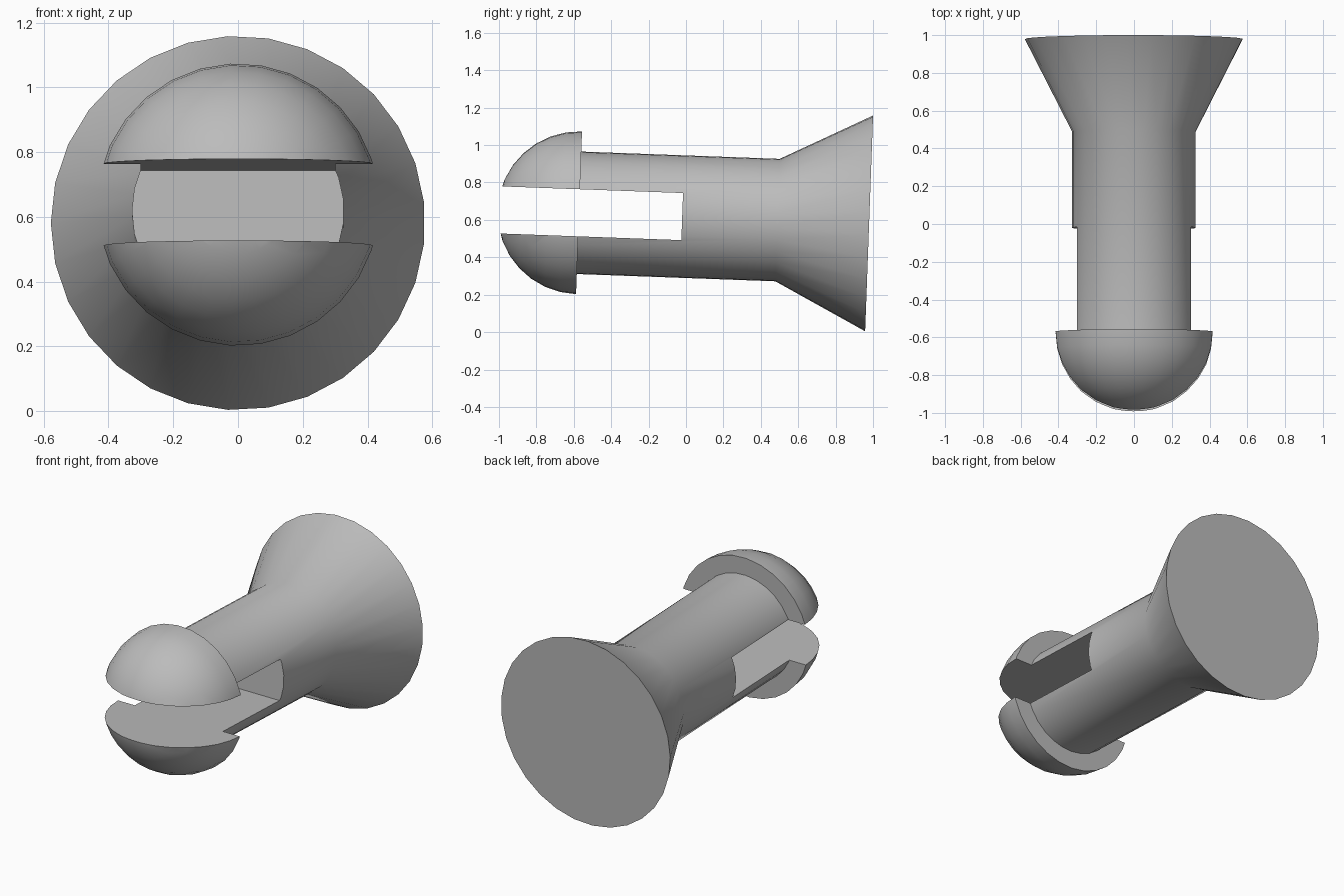
import bpy, bmesh
from math import pi, sin, cos, radians
from mathutils import Matrix

cube = bpy.data.objects.get("Cube")
if cube:
    bpy.data.objects.remove(cube, do_unlink=True)

SIDES = 29
BASE_R, SHAFT_R, HEAD_R = 0.578, 0.328, 0.436
NECK, SLOT_START, HEAD_START = 0.49, 1.0, 1.552
SLOT_HALF = 0.126
DOME_STEPS = 8

# the whole fastener leans slightly, nose up
place = Matrix.Translation((0, 0.979, 0.581)) @ Matrix.Rotation(radians(-2.1), 4, 'X')

grey = bpy.data.materials.new("plain grey")
grey.use_nodes = True
colour = (0.5, 0.5, 0.5, 1)
grey.diffuse_color = colour
grey.node_tree.nodes["Principled BSDF"].inputs["Base Color"].default_value = colour


def add_object(name, bm):
    bmesh.ops.recalc_face_normals(bm, faces=bm.faces)
    bm.transform(place)
    mesh = bpy.data.meshes.new(name)
    bm.to_mesh(mesh)
    bm.free()
    mesh.materials.append(grey)
    obj = bpy.data.objects.new(name, mesh)
    bpy.context.collection.objects.link(obj)
    return obj


def lathe(profile):
    """Closed solid of revolution around -y from (radius, distance) pairs."""
    bm = bmesh.new()
    rings = [[bm.verts.new((-r * cos(2 * pi * i / SIDES), -d, r * sin(2 * pi * i / SIDES)))
              for i in range(SIDES)] for r, d in profile]
    for a, b in zip(rings, rings[1:]):
        for i in range(SIDES):
            j = (i + 1) % SIDES
            bm.faces.new((a[i], a[j], b[j], b[i]))
    bm.faces.new(rings[0])
    bm.faces.new(rings[-1])
    return bm


# flared base, shaft and domed head in one turned profile
profile = [(BASE_R, 0), (SHAFT_R, NECK), (SHAFT_R, HEAD_START)]
for k in range(DOME_STEPS):
    a = pi / 2 * k / DOME_STEPS
    profile.append((HEAD_R * cos(a), HEAD_START + HEAD_R * sin(a)))
profile.append((0.01, HEAD_START + HEAD_R))
pin = add_object("split_pin", lathe(profile))

# slot splitting the head and the front of the shaft
bm = bmesh.new()
bmesh.ops.create_cube(bm, size=1, matrix=Matrix.Translation((0, -SLOT_START - 0.75, 0))
                      @ Matrix.Diagonal((2, 1.5, 2 * SLOT_HALF, 1)))
cutter = add_object("slot_cutter", bm)
cutter.hide_render = True

cut = pin.modifiers.new("slot", 'BOOLEAN')
cut.operation = 'DIFFERENCE'
cut.solver = 'EXACT'
cut.object = cutter
bpy.ops.object.select_all(action='DESELECT')
pin.select_set(True)
bpy.context.view_layer.objects.active = pin
bpy.ops.object.modifier_apply(modifier=cut.name)
bpy.data.objects.remove(cutter, do_unlink=True)

bpy.ops.object.shade_smooth_by_angle(angle=radians(32))
